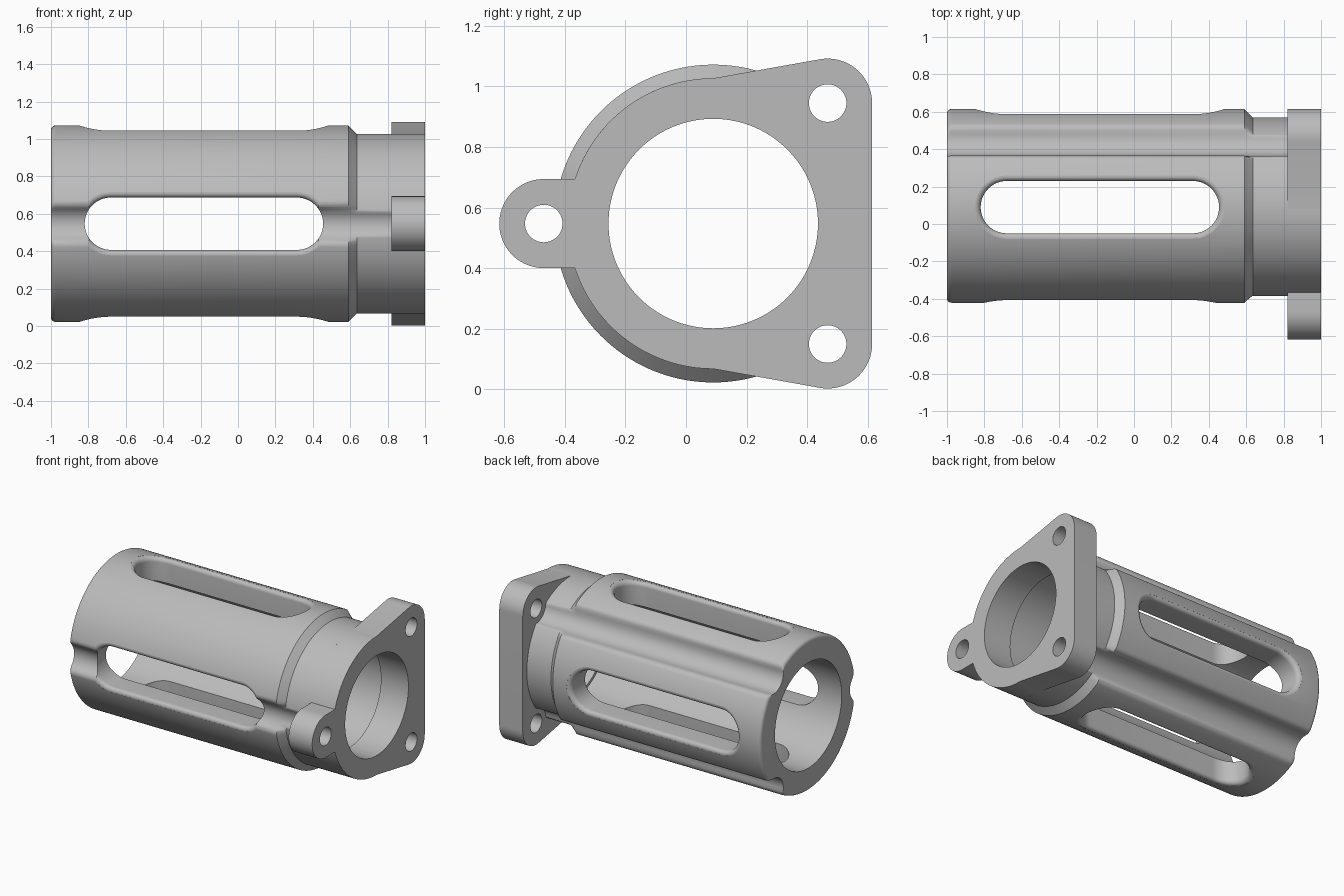
import bpy, bmesh
from math import sin, cos, pi, radians, sqrt, atan2, hypot, acos
from mathutils import Vector

cube = bpy.data.objects.get("Cube")
if cube:
    bpy.data.objects.remove(cube, do_unlink=True)

# Shared dimensions: the tube axis runs along x through (CY, CZ)
CY, CZ = 0.09, 0.547
R_BODY, R_NECK, R_BORE, R_INNER = 0.525, 0.48, 0.346, 0.365
X_FLANGE, EAR_R, HOLE_R, GROOVE_R, FILLET = 0.82, 0.147, 0.062, 0.105, 0.04
BOLTS = [(-0.56, 0.0), (0.378, 0.398), (0.378, -0.398)]   # offsets from the axis
SEG = 360

grey = bpy.data.materials.new("light_grey_metal")
grey.use_nodes = True
grey.diffuse_color = (0.5, 0.5, 0.5, 1)
grey.node_tree.nodes["Principled BSDF"].inputs["Base Color"].default_value = (0.5, 0.5, 0.5, 1)


def loft(name, rings, closed=False):
    """Skin equal-length rings of points, closing the loop or capping the ends."""
    bm = bmesh.new()
    rows = [[bm.verts.new(p) for p in ring] for ring in rings]
    n = len(rows[0])
    pairs = list(zip(rows, rows[1:]))
    if closed:
        pairs.append((rows[-1], rows[0]))
    else:
        bm.faces.new(rows[0])
        bm.faces.new(rows[-1])
    for a, b in pairs:
        for i in range(n):
            j = (i + 1) % n
            bm.faces.new((a[i], a[j], b[j], b[i]))
    bmesh.ops.recalc_face_normals(bm, faces=bm.faces)
    mesh = bpy.data.meshes.new(name)
    bm.to_mesh(mesh)
    bm.free()
    mesh.materials.append(grey)
    ob = bpy.data.objects.new(name, mesh)
    bpy.context.scene.collection.objects.link(ob)
    return ob


def cut(ob, cutters):
    """Subtract the cutters, bake the result and remove the cutters."""
    for c in cutters:
        c.hide_render = True
        mod = ob.modifiers.new("cut", 'BOOLEAN')
        mod.operation, mod.solver, mod.object = 'DIFFERENCE', 'EXACT', c
    deps = bpy.context.evaluated_depsgraph_get()
    mesh = bpy.data.meshes.new_from_object(ob.evaluated_get(deps))
    ob.modifiers.clear()
    ob.data = mesh
    for c in cutters:
        bpy.data.objects.remove(c, do_unlink=True)


def circle(x, r, y=CY, z=CZ, n=SEG):
    return [(x, y + r * cos(2 * pi * i / n), z + r * sin(2 * pi * i / n)) for i in range(n)]


def grooved_radius(theta, r, f):
    """Polar radius of a round section with a filleted groove at each bolt."""
    for by, bz in BOLTS:
        d = hypot(by, bz)
        phi = theta - atan2(bz, by)
        phi = abs((phi + pi) % (2 * pi) - pi)
        rho = r - f
        phi_c = acos((rho**2 + d**2 - (GROOVE_R + f)**2) / (2 * rho * d))
        if phi >= phi_c:
            continue
        k = GROOVE_R / (GROOVE_R + f)
        phi_t = atan2(k * rho * sin(phi_c), d + k * (rho * cos(phi_c) - d))
        if phi < phi_t:
            return d * cos(phi) - sqrt(max(GROOVE_R**2 - (d * sin(phi))**2, 0))
        q = phi - phi_c
        return rho * cos(q) + sqrt(max(f * f - (rho * sin(q))**2, 0))
    return r


def grooved_ring(x, r, f):
    ring = []
    for i in range(SEG):
        t = 2 * pi * i / SEG
        g = grooved_radius(t, r, f)
        ring.append((x, CY + g * cos(t), CZ + g * sin(t)))
    return ring


# Tube: rounded rear edge, long body, chamfer, neck, then the stepped bore
EDGE = 0.025
profile = []
for i in range(6):
    a = pi / 2 * i / 5
    profile.append((-1 + EDGE * (1 - sin(a)), R_BODY - EDGE * (1 - cos(a)), FILLET))
profile.sort()
profile += [(0.59, R_BODY, FILLET), (0.635, R_NECK, 0.0005), (X_FLANGE, R_NECK, 0.0005)]
rings = [grooved_ring(*p) for p in profile]
rings += [circle(x, r) for x, r in
          [(X_FLANGE, R_BORE), (0.79, R_BORE), (0.79, R_INNER), (-1, R_INNER)]]
tube = loft("slotted_tube", rings, closed=True)


def slot_cutter(angle):
    """Rounded slot whose walls flare out along the curved outer surface."""
    x0, x1, w, n = -0.68, 0.315, 0.14, 24

    def ring(offset, height):
        pts = []
        for cx, start in ((x1, -90), (x0, 90)):
            for i in range(n + 1):
                a = radians(start + 180 * i / n)
                x, t = cx + (w + offset) * cos(a), (w + offset) * sin(a)
                h = height(t)
                pts.append((x, CY + h * cos(angle) - t * sin(angle),
                            CZ + h * sin(angle) + t * cos(angle)))
        return pts

    f = 0.035
    layers = [ring(0, lambda t: 0.22)]
    for deg in range(0, 81, 10):
        a = radians(deg)
        layers.append(ring(f * (1 - cos(a)),
                           lambda t: sqrt(R_BODY**2 - t * t) - f * (1 - sin(a))))
    layers.append(ring(f * (1 - cos(a)), lambda t: 0.7))
    return loft("slot_cutter", layers)


cut(tube, [slot_cutter(k * pi / 2) for k in range(4)])


# Flange: three-eared plate, drawn as an upper half and mirrored
def arc(y, z, r, a0, a1, n):
    return [(y + r * cos(radians(a0 + (a1 - a0) * i / n)),
             z + r * sin(radians(a0 + (a1 - a0) * i / n))) for i in range(n + 1)]


(fy, fz), (by, bz) = BOLTS[:2]
half = (arc(fy, fz, EAR_R, 180, 90, 24)
        + arc(0, 0, R_NECK, 162.2, 90, 40)
        + arc(by, bz, EAR_R, 100, 0, 30))
outline = half + [(y, -z) for y, z in reversed(half[1:])]
flange = loft("mounting_flange",
              [[(x, CY + y, CZ + z) for y, z in outline] for x in (X_FLANGE, 1.0)])

holes = [loft("bore_cutter", [circle(x, R_BORE) for x in (0.7, 1.1)])]
for y, z in BOLTS:
    holes.append(loft("bolt_hole_cutter",
                      [circle(x, HOLE_R, CY + y, CZ + z, 48) for x in (0.7, 1.1)]))
cut(flange, holes)

# Smooth shading with crisp edges
bpy.ops.object.select_all(action='DESELECT')
for ob in (tube, flange):
    ob.select_set(True)
bpy.context.view_layer.objects.active = tube
bpy.ops.object.shade_smooth_by_angle(angle=radians(30))
